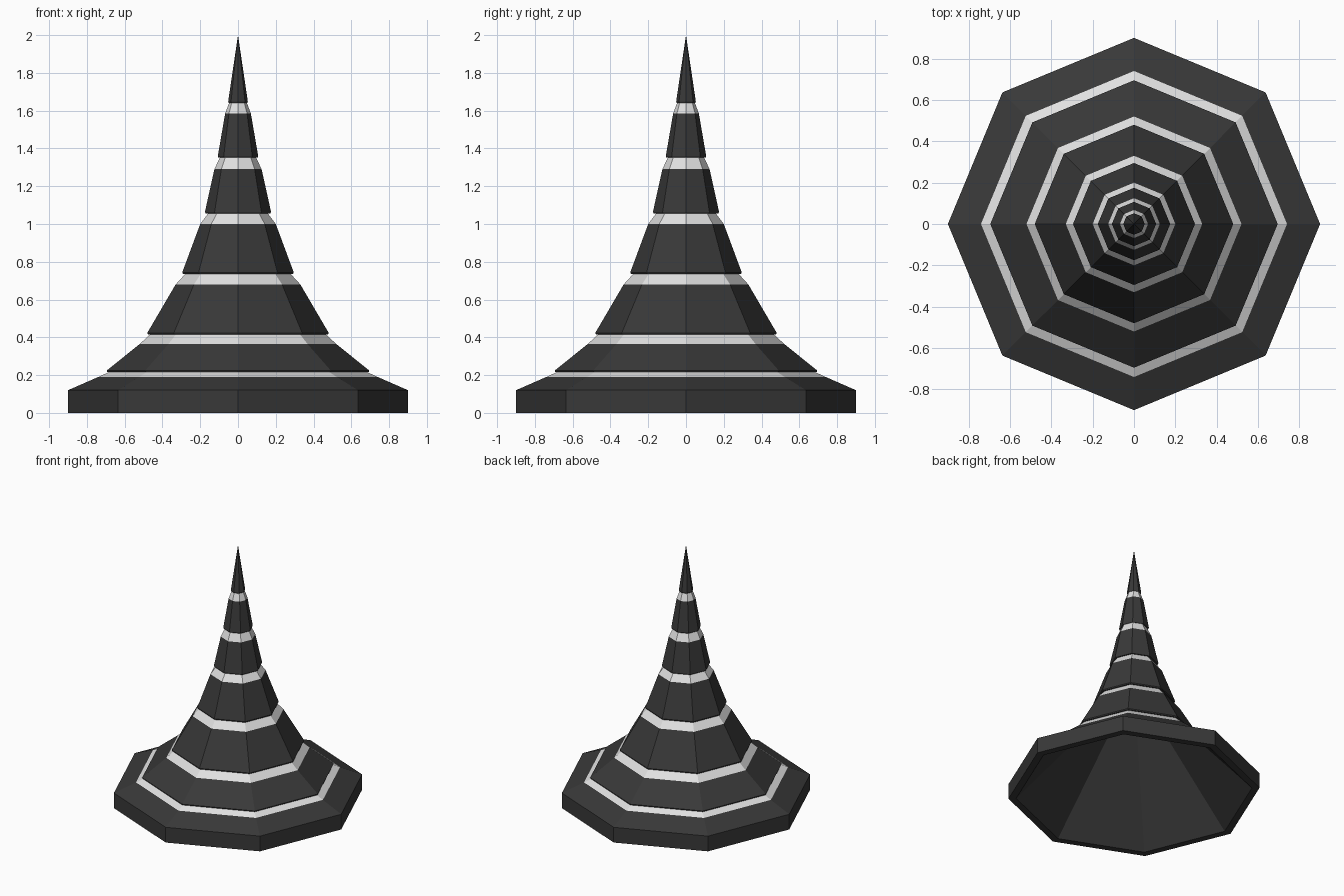
import bpy
import bmesh
from math import cos, sin, pi

cube = bpy.data.objects.get("Cube")
if cube:
    bpy.data.objects.remove(cube, do_unlink=True)

SIDES = 8


def make_material(name, value):
    mat = bpy.data.materials.new(name)
    mat.use_nodes = True
    color = (value, value, value, 1)
    mat.diffuse_color = color
    mat.node_tree.nodes["Principled BSDF"].inputs["Base Color"].default_value = color
    return mat


charcoal = make_material("charcoal", 0.04)
pale_grey = make_material("pale grey", 0.75)


def lathe(name, profile, mat):
    """Turn (radius, height) points into flat-faced rings; radius 0 is a tip."""
    bm = bmesh.new()
    rings = []
    for r, z in profile:
        if r == 0:
            rings.append([bm.verts.new((0, 0, z))] * SIDES)
        else:
            rings.append([bm.verts.new((r * cos(2 * pi * i / SIDES),
                                        r * sin(2 * pi * i / SIDES), z))
                          for i in range(SIDES)])
    for low, high in zip(rings, rings[1:]):
        for i in range(SIDES):
            j = (i + 1) % SIDES
            corners = dict.fromkeys((low[i], low[j], high[j], high[i]))
            bm.faces.new(list(corners))
    mesh = bpy.data.meshes.new(name)
    bm.to_mesh(mesh)
    bm.free()
    mesh.materials.append(mat)
    obj = bpy.data.objects.new(name, mesh)
    bpy.context.collection.objects.link(obj)
    return obj


# Brim with a flat rim underneath and a hollow conical inside
lathe("brim", [(0, 0.9), (0.845, 0), (0.9, 0), (0.9, 0.12), (0.74, 0.19)], charcoal)

# Overlapping tiers: bottom radius, bottom height, top radius, top height
tiers = [
    (0.695, 0.22, 0.52, 0.365),
    (0.48, 0.42, 0.33, 0.68),
    (0.295, 0.74, 0.2, 1.0),
    (0.175, 1.06, 0.125, 1.29),
    (0.107, 1.355, 0.068, 1.585),
    (0.052, 1.645, 0, 2.0),
]

# Each pale band rises from the tier below and tucks under the next lip
below_r, below_z = 0.74, 0.19
for n, (r0, z0, r1, z1) in enumerate(tiers, 1):
    tuck = r0 - min(0.02, r0 * 0.12)
    lathe(f"band_{n}", [(below_r, below_z), (tuck, z0)], pale_grey)
    lathe(f"tier_{n}", [(tuck, z0), (r0 - 0.003, z0 - 0.004),
                        (r0, z0 + 0.004), (r1, z1)], charcoal)
    below_r, below_z = r1, z1
